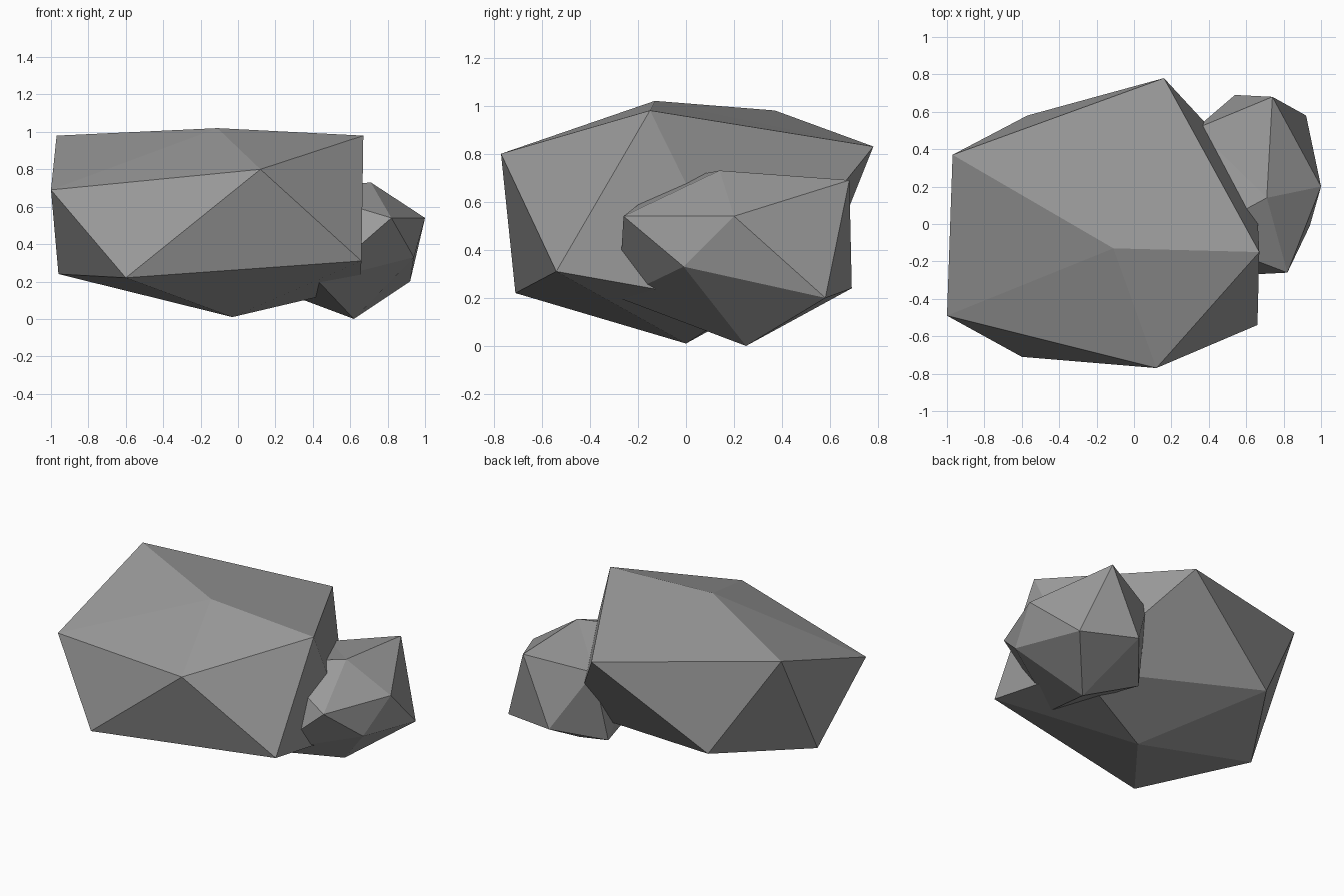
import bpy
import bmesh

cube = bpy.data.objects.get("Cube")
if cube:
    bpy.data.objects.remove(cube, do_unlink=True)

# Single stone colour
STONE = (0.33, 0.33, 0.33, 1.0)
stone = bpy.data.materials.new("grey_stone")
stone.use_nodes = True
stone.diffuse_color = STONE
shader = stone.node_tree.nodes["Principled BSDF"]
shader.inputs["Base Color"].default_value = STONE
shader.inputs["Roughness"].default_value = 0.9


def make_rock(name, top, upper, lower, bottom):
    """Twenty-sided rock: a peak, two staggered rings of corners and a base point.
    lower[i] sits between upper[i] and upper[i + 1]."""
    bm = bmesh.new()
    peak, base = bm.verts.new(top), bm.verts.new(bottom)
    up = [bm.verts.new(p) for p in upper]
    low = [bm.verts.new(p) for p in lower]
    n = len(up)
    for i in range(n):
        j = (i + 1) % n
        bm.faces.new((peak, up[i], up[j]))
        bm.faces.new((up[i], low[i], up[j]))
        bm.faces.new((up[j], low[i], low[j]))
        bm.faces.new((base, low[j], low[i]))
    bmesh.ops.recalc_face_normals(bm, faces=bm.faces)
    mesh = bpy.data.meshes.new(name)
    bm.to_mesh(mesh)
    bm.free()
    mesh.materials.append(stone)
    rock = bpy.data.objects.new(name, mesh)
    bpy.context.collection.objects.link(rock)
    return rock


# Large boulder
make_rock(
    "large_rock",
    top=(-0.11, -0.13, 1.02),
    upper=[(-0.97, 0.37, 0.98), (0.16, 0.78, 0.83), (0.67, -0.15, 0.98),
           (0.12, -0.77, 0.80), (-1.0, -0.49, 0.69)],
    lower=[(-0.57, 0.58, 0.33), (0.65, 0.25, 0.17), (0.66, -0.54, 0.31),
           (-0.60, -0.71, 0.22), (-0.96, -0.03, 0.24)],
    bottom=(-0.03, 0.0, 0.01),
)

# Small boulder leaning into its side
make_rock(
    "small_rock",
    top=(0.71, 0.14, 0.73),
    upper=[(0.74, 0.68, 0.69), (1.0, 0.20, 0.54), (0.82, -0.26, 0.54),
           (0.32, -0.07, 0.69), (0.33, 0.51, 0.61)],
    lower=[(0.92, 0.58, 0.20), (0.94, -0.01, 0.33), (0.43, -0.28, 0.20),
           (0.30, 0.40, 0.12), (0.54, 0.69, 0.24)],
    bottom=(0.62, 0.25, 0.0),
)
